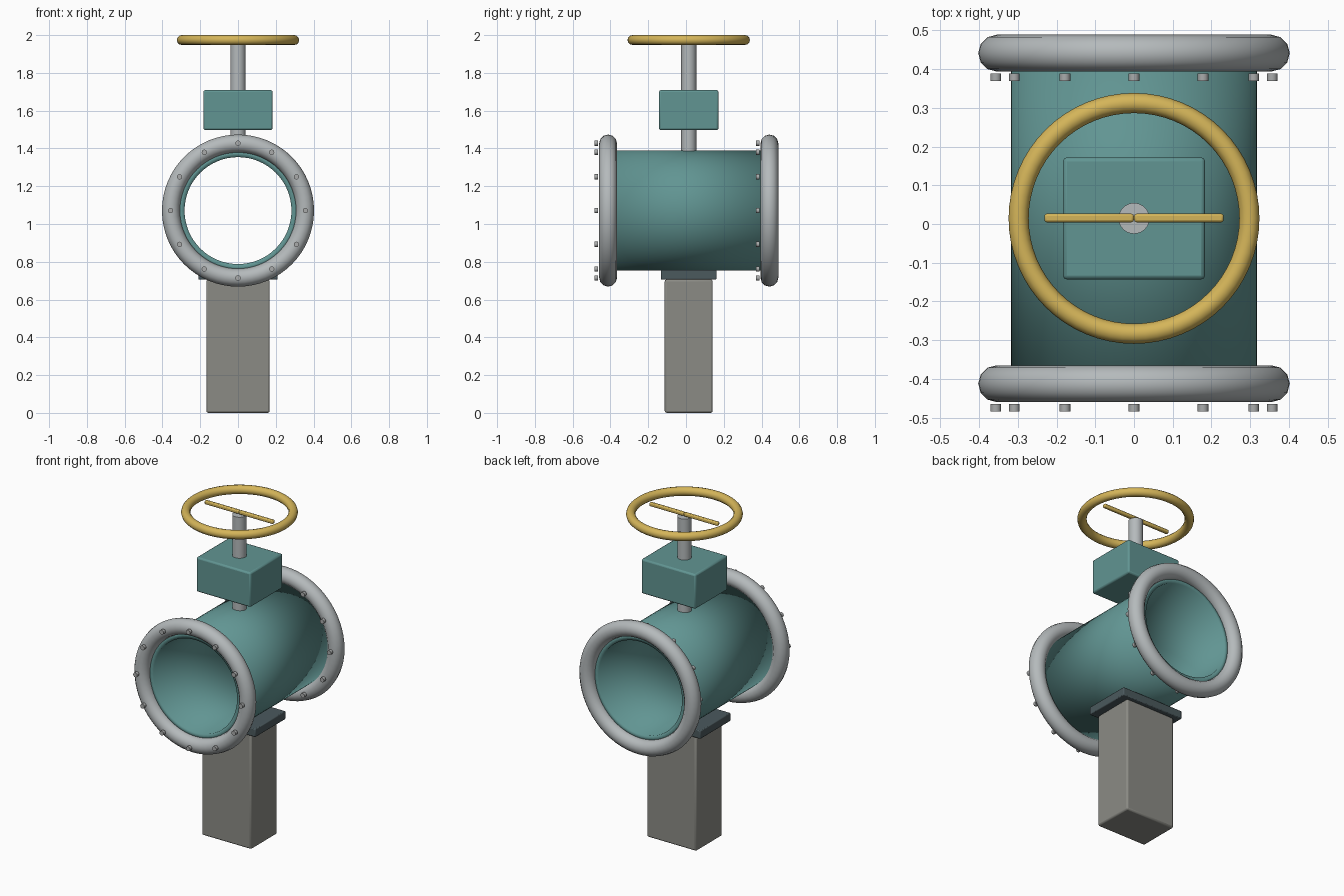
import bpy
from math import pi, sin, cos, radians

if "Cube" in bpy.data.objects:
    bpy.data.objects.remove(bpy.data.objects["Cube"], do_unlink=True)

CY, CZ = 0.0145, 1.071      # pipe axis position
HALF = 0.427                # distance from middle to each flange


def material(name, rgb):
    m = bpy.data.materials.new(name)
    m.use_nodes = True
    m.diffuse_color = (*rgb, 1)
    m.node_tree.nodes["Principled BSDF"].inputs["Base Color"].default_value = (*rgb, 1)
    return m


teal = material("teal paint", (0.12, 0.30, 0.29))
silver = material("light grey metal", (0.46, 0.49, 0.50))
steel = material("bolt steel", (0.40, 0.41, 0.41))
gold = material("yellow paint", (0.66, 0.46, 0.10))
stone = material("concrete grey", (0.26, 0.26, 0.235))
slate = material("dark slate", (0.07, 0.10, 0.11))


def finish(name, mat, smooth=35):
    ob = bpy.context.object
    ob.name = name
    ob.data.materials.append(mat)
    bpy.ops.object.shade_smooth_by_angle(angle=radians(smooth))
    return ob


def box(name, mat, loc, size, bevel):
    bpy.ops.mesh.primitive_cube_add(size=1, location=loc)
    bpy.context.object.scale = size
    bpy.ops.object.transform_apply(location=False, rotation=False, scale=True)
    ob = finish(name, mat)
    mod = ob.modifiers.new("soft edges", "BEVEL")
    mod.width, mod.segments = bevel, 2
    return ob


def cylinder(name, mat, loc, radius, depth, sides, along_y=False, caps="NGON"):
    bpy.ops.mesh.primitive_cylinder_add(
        vertices=sides, radius=radius, depth=depth, location=loc,
        end_fill_type=caps, rotation=(pi / 2 if along_y else 0, 0, 0))
    return finish(name, mat)


def ring(name, mat, loc, major, minor, along_y=False):
    bpy.ops.mesh.primitive_torus_add(
        major_radius=major, minor_radius=minor, major_segments=64,
        minor_segments=12, location=loc, rotation=(pi / 2 if along_y else 0, 0, 0))
    return finish(name, mat, 60)


# Support post and saddle plate
box("support_post", stone, (0, CY, 0.353), (0.336, 0.254, 0.706), 0.01)
box("saddle_plate", slate, (0, CY, 0.731), (0.42, 0.294, 0.05), 0.005)

# Open pipe with a wall thickness
pipe = cylinder("pipe", teal, (0, CY, CZ), 0.318, 2 * HALF, 64, True, "NOTHING")
wall = pipe.modifiers.new("wall", "SOLIDIFY")
wall.thickness, wall.offset = 0.035, -1

# Flanges, each with a circle of bolts on its front side
for side, sign in (("front", -1), ("back", 1)):
    y = CY + sign * HALF
    ring(side + "_flange", silver, (0, y, CZ), 0.355, 0.0475, True)
    for i in range(12):
        a = i * pi / 6
        cylinder(f"{side}_bolt_{i + 1}", steel,
                 (0.357 * cos(a), y - 0.0625, CZ + 0.357 * sin(a)),
                 0.014, 0.019, 12, True)

# Stem and gearbox
cylinder("stem", silver, (0, CY, 1.66), 0.04, 0.6, 32)
box("gearbox", teal, (0, CY, 1.603), (0.367, 0.315, 0.212), 0.01)

# Handwheel with two spokes
ring("handwheel", gold, (0, CY, 1.974), 0.298, 0.026)
for side, sign in (("right", -1), ("left", 1)):
    box(side + "_spoke", gold, (sign * 0.116, CY + 0.001, 1.974),
        (0.231, 0.022, 0.022), 0.006)
